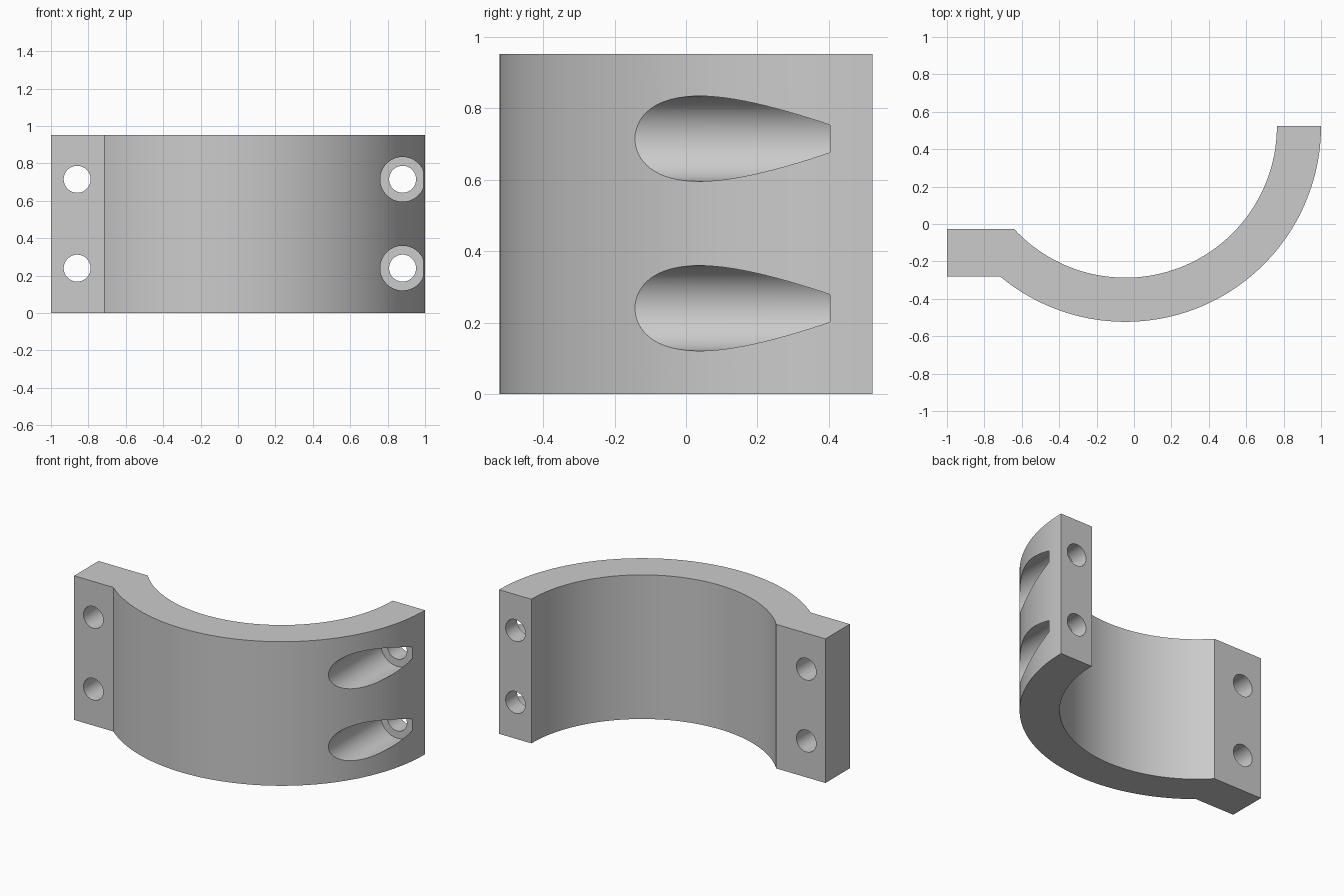
import bpy
import bmesh
import math
from mathutils import Matrix

if "Cube" in bpy.data.objects:
    bpy.data.objects.remove(bpy.data.objects["Cube"], do_unlink=True)

# Main dimensions
HEIGHT = 0.952
CX, CY = -0.046, 0.523
R_OUT, R_IN = 1.046, 0.81
TAB_FRONT, TAB_BACK = -0.282, -0.027
HOLE_HEIGHTS = (0.24, 0.715)

grey = bpy.data.materials.new("plain_grey")
grey.use_nodes = True
grey.diffuse_color = (0.6, 0.6, 0.6, 1)
grey.node_tree.nodes["Principled BSDF"].inputs["Base Color"].default_value = (0.6, 0.6, 0.6, 1)


def make_object(name, bm):
    bmesh.ops.recalc_face_normals(bm, faces=bm.faces)
    mesh = bpy.data.meshes.new(name)
    bm.to_mesh(mesh)
    bm.free()
    mesh.materials.append(grey)
    obj = bpy.data.objects.new(name, mesh)
    bpy.context.collection.objects.link(obj)
    return obj


def arc(radius, y_end, steps=72):
    """Arc from the right end of the band round to the height y_end at the tab."""
    end = -math.pi - math.asin((y_end - CY) / radius)
    return [(CX + radius * math.cos(end * i / steps),
             CY + radius * math.sin(end * i / steps)) for i in range(steps + 1)]


def cylinder_along_y(name, x, z, radius, y0, y1):
    bm = bmesh.new()
    place = Matrix.Translation((x, (y0 + y1) / 2, z)) @ Matrix.Rotation(math.pi / 2, 4, "X")
    bmesh.ops.create_cone(bm, cap_ends=True, segments=64, radius1=radius,
                          radius2=radius, depth=y1 - y0, matrix=place)
    return make_object(name, bm)


# Curved band with a flat mounting tab, extruded from one profile
profile = arc(R_OUT, TAB_FRONT) + [(-1, TAB_FRONT), (-1, TAB_BACK)] + arc(R_IN, TAB_BACK)[::-1]
bm = bmesh.new()
base = bm.faces.new([bm.verts.new((x, y, 0)) for x, y in profile])
extruded = bmesh.ops.extrude_face_region(bm, geom=[base], use_keep_orig=True)
top_verts = [g for g in extruded["geom"] if isinstance(g, bmesh.types.BMVert)]
bmesh.ops.translate(bm, verts=top_verts, vec=(0, 0, HEIGHT))
clamp = make_object("clamp_half", bm)

# Bolt holes through both ends, with deep counterbores on the curved end
cutters = []
for z in HOLE_HEIGHTS:
    cutters.append(cylinder_along_y("tab_hole_cutter", -0.86, z, 0.072, -0.5, 0.2))
    cutters.append(cylinder_along_y("counterbore_cutter", 0.88, z, 0.1195, -0.6, 0.403))
    cutters.append(cylinder_along_y("bolt_hole_cutter", 0.88, z, 0.072, -0.7, 0.7))

bpy.ops.object.select_all(action="DESELECT")
clamp.select_set(True)
bpy.context.view_layer.objects.active = clamp
for cutter in cutters:
    cutter.hide_render = True
    mod = clamp.modifiers.new("hole", "BOOLEAN")
    mod.operation = "DIFFERENCE"
    mod.solver = "EXACT"
    mod.object = cutter
    bpy.ops.object.modifier_apply(modifier=mod.name)
for cutter in cutters:
    bpy.data.objects.remove(cutter, do_unlink=True)

bpy.ops.object.shade_smooth_by_angle(angle=math.radians(25))
